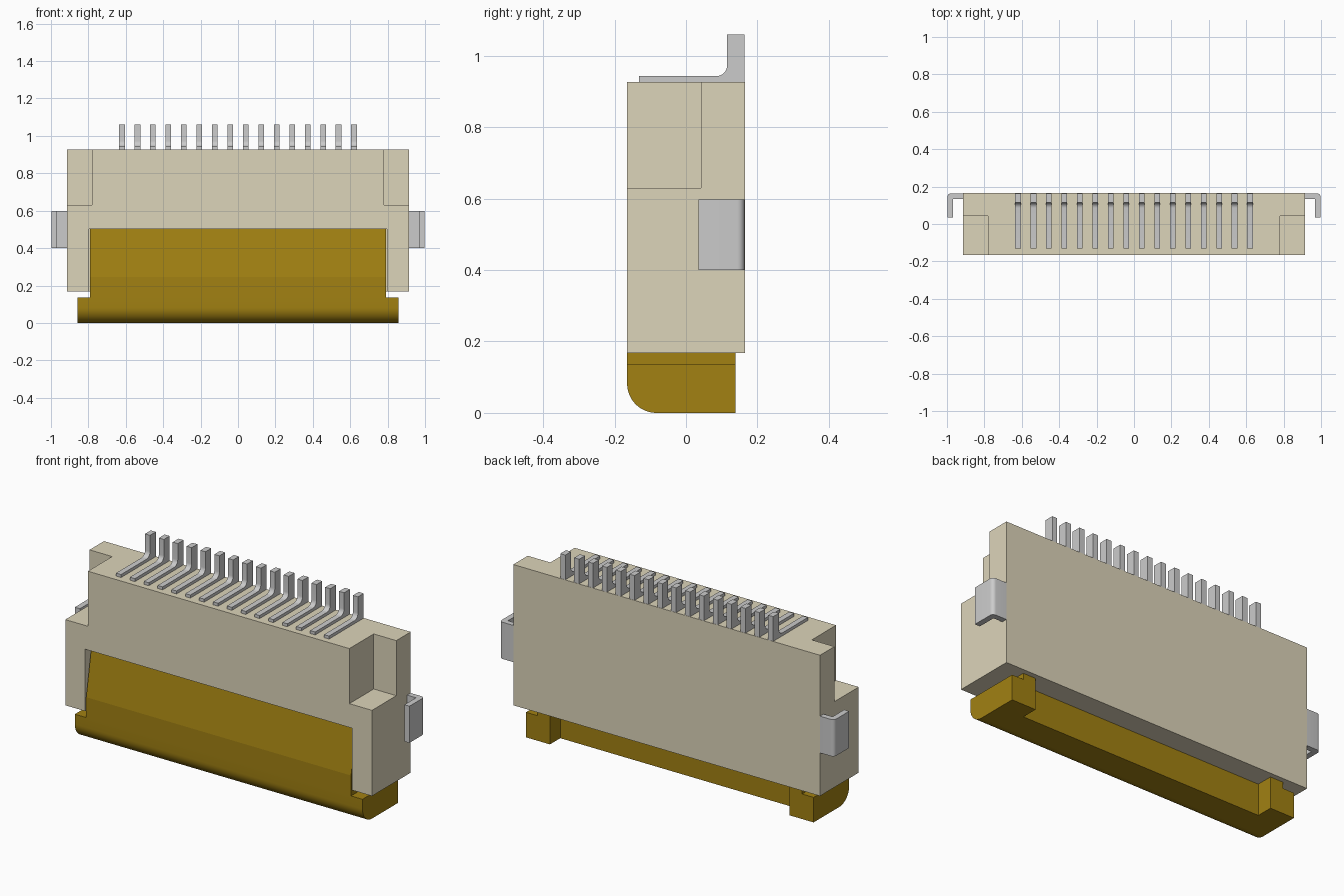
import bpy, bmesh, math
from mathutils import Vector

if "Cube" in bpy.data.objects:
    bpy.data.objects.remove(bpy.data.objects["Cube"])


def material(name, color):
    m = bpy.data.materials.new(name)
    m.diffuse_color = (*color, 1)
    m.use_nodes = True
    m.node_tree.nodes["Principled BSDF"].inputs["Base Color"].default_value = m.diffuse_color
    return m


BEIGE = material("beige_plastic", (0.72, 0.66, 0.49))
BROWN = material("brown_plastic", (0.36, 0.22, 0.006))


def prism(name, profile, axis, lo, hi, mat=None):
    """Extrude a profile along x (points are y, z) or along z (points are x, y)."""
    bm = bmesh.new()
    place = (lambda a, b: (lo, a, b)) if axis == 'X' else (lambda a, b: (a, b, lo))
    face = bm.faces.new([bm.verts.new(place(a, b)) for a, b in profile])
    ext = bmesh.ops.extrude_face_region(bm, geom=[face])
    move = Vector((hi - lo, 0, 0)) if axis == 'X' else Vector((0, 0, hi - lo))
    bmesh.ops.translate(bm, vec=move, verts=[g for g in ext["geom"] if isinstance(g, bmesh.types.BMVert)])
    bmesh.ops.recalc_face_normals(bm, faces=bm.faces)
    me = bpy.data.meshes.new(name)
    bm.to_mesh(me)
    bm.free()
    ob = bpy.data.objects.new(name, me)
    bpy.context.collection.objects.link(ob)
    if mat:
        me.materials.append(mat)
    return ob


def box(name, x, y, z, mat=None):
    return prism(name, [(y[0], z[0]), (y[1], z[0]), (y[1], z[1]), (y[0], z[1])], 'X', x[0], x[1], mat)


def arc(cx, cy, r, a0, a1, n=8):
    return [(cx + r * math.cos(math.radians(a0 + (a1 - a0) * i / n)),
             cy + r * math.sin(math.radians(a0 + (a1 - a0) * i / n))) for i in range(n + 1)]


def select(ob):
    bpy.ops.object.select_all(action='DESELECT')
    ob.select_set(True)
    bpy.context.view_layer.objects.active = ob


def cut(ob, cutters):
    select(ob)
    for c in cutters:
        mod = ob.modifiers.new("cut", 'BOOLEAN')
        mod.operation, mod.solver, mod.object = 'DIFFERENCE', 'EXACT', c
        bpy.ops.object.modifier_apply(modifier=mod.name)
        bpy.data.objects.remove(c)


def smooth(ob):
    select(ob)
    bpy.ops.object.shade_smooth_by_angle(angle=math.radians(30))


# Housing with two top corner notches and a front pocket for the latch
housing = box("housing", (-0.915, 0.915), (-0.165, 0.165), (0.168, 0.927), BEIGE)
cut(housing, [
    box("notch_cutter_left", (-1.1, -0.78), (-0.3, 0.042), (0.63, 1.1)),
    box("notch_cutter_right", (0.78, 1.1), (-0.3, 0.042), (0.63, 1.1)),
    box("pocket_cutter", (-0.796, 0.796), (-0.3, 0.05), (0.0, 0.502)),
])

# Latch bar with rounded front lower edge, hollowed behind between its end blocks
bar = prism("latch_bar", arc(-0.083, 0.082, 0.082, 180, 270, 12) + [(0.138, 0), (0.138, 0.135), (-0.165, 0.135)],
            'X', -0.858, 0.858, BROWN)
cut(bar, [box("bar_cutter", (-0.715, 0.715), (0.05, 0.3), (-0.1, 0.3))])
smooth(bar)

# Latch plate filling the pocket, its upper face leaning inwards
prism("latch_plate", [(-0.165, 0.135), (0.05, 0.135), (0.05, 0.502), (-0.12, 0.502), (-0.165, 0.245)],
      'X', -0.79, 0.79, BROWN)

# Stubs joining the end blocks to the housing, and side solder clips
for side, s in (("left", -1), ("right", 1)):
    box("latch_stub_" + side, sorted((s * 0.715, s * 0.79)), (0.05, 0.138), (0.135, 0.168), BROWN)
    outline = ([(0.87, 0.134), (0.968, 0.134), (0.968, 0.035), (0.998, 0.035)]
               + arc(0.978, 0.144, 0.02, 0, 90, 6) + [(0.915, 0.164), (0.87, 0.164)])
    smooth(prism("solder_clip_" + side, [(s * x, y) for x, y in outline], 'Z', 0.4, 0.598))

# Row of contact pins bent upwards at the back
pin_profile = ([(-0.132, 0.92), (0.164, 0.92), (0.164, 1.06), (0.115, 1.06)]
               + arc(0.085, 0.973, 0.03, 0, -90) + [(-0.132, 0.943)])
for i in range(16):
    x = (i - 7.5) * 0.0827
    smooth(prism(f"contact_pin_{i + 1}", pin_profile, 'X', x - 0.015, x + 0.015))
